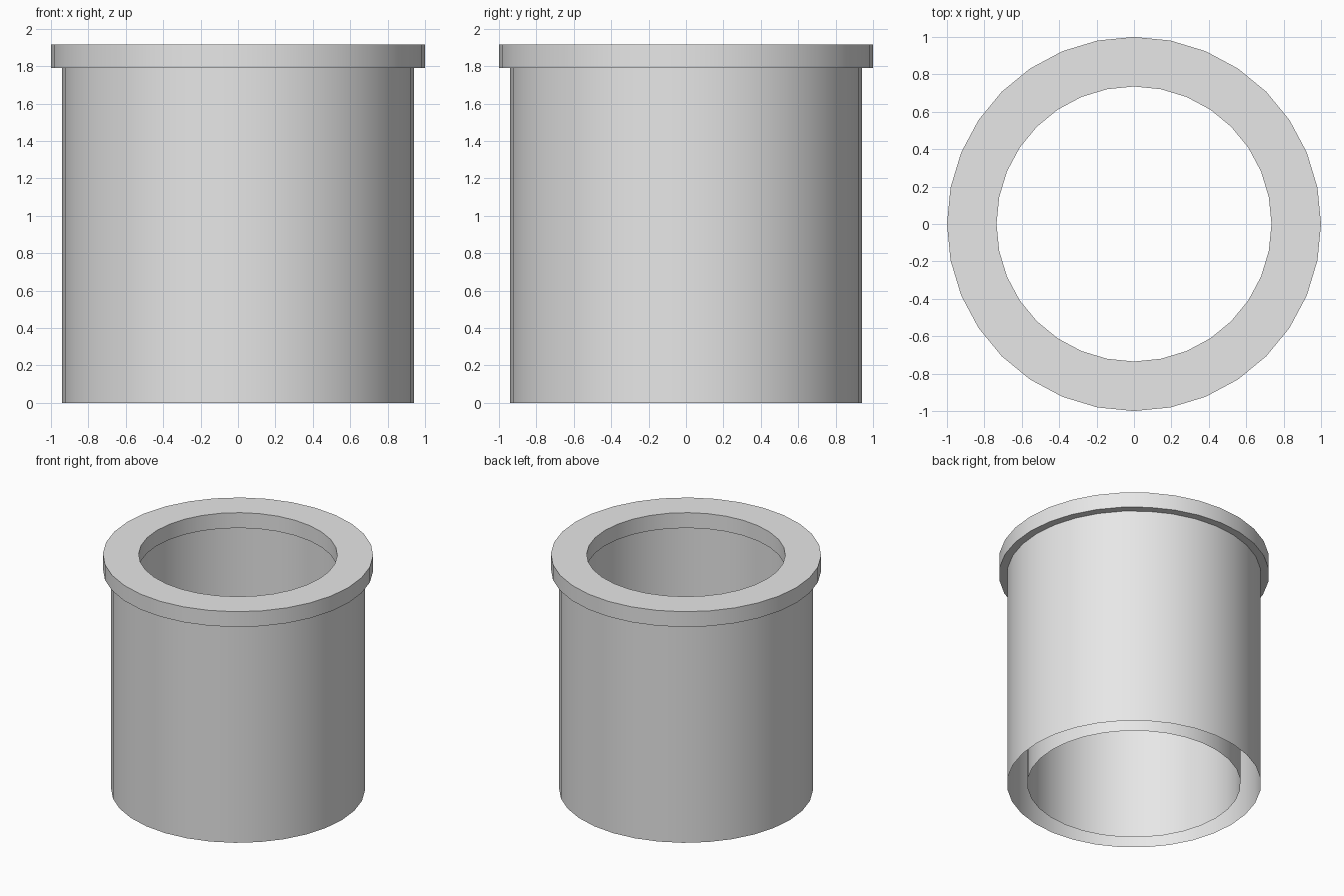
import bpy
import bmesh
import math

SIDES = 32
BODY_TOP, RIM_TOP = 1.79, 1.915

cube = bpy.data.objects.get("Cube")
if cube:
    bpy.data.objects.remove(cube, do_unlink=True)

grey = bpy.data.materials.new("light_grey")
grey.use_nodes = True
colour = (0.8, 0.8, 0.8, 1)
grey.diffuse_color = colour
grey.node_tree.nodes["Principled BSDF"].inputs["Base Color"].default_value = colour


def lathe(name, profile, closed=False):
    """Spin a (radius, height) profile around the z axis."""
    bm = bmesh.new()
    rings = []
    for r, z in profile:
        angles = [math.tau * i / SIDES for i in range(SIDES)]
        rings.append([bm.verts.new((r * math.cos(a), r * math.sin(a), z)) for a in angles])
    pairs = list(zip(rings, rings[1:]))
    if closed:
        pairs.append((rings[-1], rings[0]))
    for low, high in pairs:
        for i in range(SIDES):
            j = (i + 1) % SIDES
            bm.faces.new((low[i], low[j], high[j], high[i]))
    mesh = bpy.data.meshes.new(name)
    bm.to_mesh(mesh)
    bm.free()
    mesh.materials.append(grey)
    obj = bpy.data.objects.new(name, mesh)
    bpy.context.collection.objects.link(obj)
    bpy.ops.object.select_all(action="DESELECT")
    obj.select_set(True)
    bpy.context.view_layer.objects.active = obj
    bpy.ops.object.shade_smooth_by_angle(angle=math.radians(30))
    return obj


# Outer sleeve, open at the bottom
lathe("outer_sleeve", [(0.94, 0), (0.94, BODY_TOP)])

# Inner sleeve, facing the bore, with an open gap around it
lathe("inner_sleeve", [(0.79, BODY_TOP), (0.79, 0)])

# Flat rim ring overhanging both sleeves
lathe("rim", [(0.735, BODY_TOP), (1, BODY_TOP), (1, RIM_TOP), (0.735, RIM_TOP)], closed=True)
